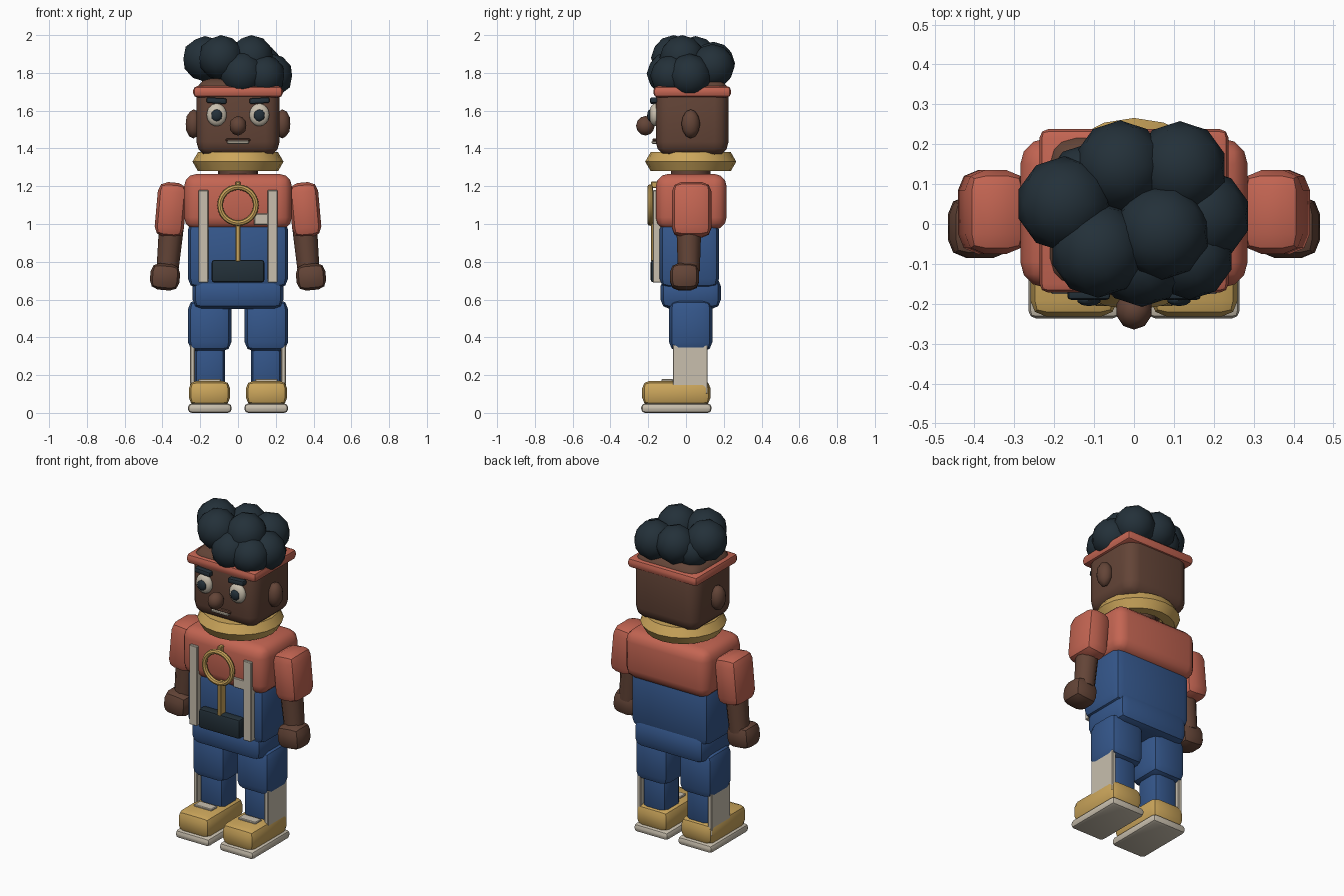
import bpy, bmesh, math
from mathutils import Matrix, Vector, Euler

cube = bpy.data.objects.get("Cube")
if cube:
    bpy.data.objects.remove(cube, do_unlink=True)


def material(name, r, g, b):
    m = bpy.data.materials.new(name)
    m.use_nodes = True
    m.diffuse_color = (r, g, b, 1)
    m.node_tree.nodes["Principled BSDF"].inputs["Base Color"].default_value = (r, g, b, 1)
    return m


SKIN = material("brown skin", .125, .058, .038)
CORAL = material("coral cloth", .55, .13, .085)
BLUE = material("denim blue", .035, .095, .26)
GOLD = material("mustard", .6, .38, .105)
CREAM = material("cream", .58, .52, .42)
DARK = material("dark slate", .017, .03, .041)


def finish(name, bm, mat, loc, rot=(0, 0, 0), angle=35):
    """Turn a bmesh into a placed object, smooth with sharp edges kept."""
    bmesh.ops.recalc_face_normals(bm, faces=bm.faces)
    bm.transform(Matrix.Translation(Vector(loc)) @ Euler(rot).to_matrix().to_4x4())
    me = bpy.data.meshes.new(name)
    bm.to_mesh(me)
    bm.free()
    me.materials.append(mat)
    me.shade_smooth()
    me.set_sharp_from_angle(angle=math.radians(angle))
    ob = bpy.data.objects.new(name, me)
    bpy.context.collection.objects.link(ob)
    return ob


def box(name, mat, x, y, z, bevel=0, segs=2, tilt=0):
    """Rounded box from (min, max) spans, tilted about the y axis."""
    spans = (x, y, z)
    size = [b - a for a, b in spans]
    centre = [(a + b) / 2 for a, b in spans]
    bm = bmesh.new()
    bmesh.ops.create_cube(bm, size=1, matrix=Matrix.Diagonal((*size, 1)))
    if bevel:
        bmesh.ops.bevel(bm, geom=list(bm.edges), offset=bevel, segments=segs,
                        profile=.5, affect='EDGES')
    return finish(name, bm, mat, centre, (0, tilt, 0))


def ball(name, mat, loc, radii, level=2, rot=(0, 0, 0)):
    bm = bmesh.new()
    bmesh.ops.create_icosphere(bm, subdivisions=level, radius=1,
                               matrix=Matrix.Diagonal((*radii, 1)))
    return finish(name, bm, mat, loc, rot)


def rod(name, mat, loc, r_bottom, r_top, height, tilt=0, segs=12):
    bm = bmesh.new()
    bmesh.ops.create_cone(bm, cap_ends=True, segments=segs, radius1=r_bottom,
                          radius2=r_top, depth=height)
    return finish(name, bm, mat, loc, (0, tilt, 0))


def ring(name, mat, loc, major, minor, n, m, rot=(0, 0, 0)):
    bm = bmesh.new()
    rows = []
    for i in range(n):
        a = math.tau * i / n
        row = []
        for j in range(m):
            b = math.tau * j / m
            r = major + minor * math.cos(b)
            row.append(bm.verts.new((r * math.cos(a), r * math.sin(a), minor * math.sin(b))))
        rows.append(row)
    for i in range(n):
        p, q = rows[i], rows[(i + 1) % n]
        for j in range(m):
            k = (j + 1) % m
            bm.faces.new((p[j], q[j], q[k], p[k]))
    return finish(name, bm, mat, loc, rot)


def span(side, a, b):
    return (a, b) if side > 0 else (-b, -a)


# Trunk
box("hips", BLUE, (-.24, .24), (-.135, .185), (.55, .72), .05)
box("overall_body", BLUE, (-.265, .265), (-.14, .175), (.66, 1.02), .05)
box("shirt", CORAL, (-.285, .285), (-.16, .215), (.97, 1.265), .065, 3)
rod("neck", SKIN, (0, .025, 1.3), .105, .105, .16, segs=16)
ring("collar", GOLD, (0, .025, 1.33), .183, .058, 20, 6, (0, 0, math.pi / 2))

# Head and face
box("head", SKIN, (-.22, .22), (-.16, .225), (1.36, 1.77), .075, 3)
box("headband", CORAL, (-.237, .237), (-.172, .238), (1.67, 1.73), .022)
ball("nose", SKIN, (0, -.215, 1.52), (.046, .05, .052))
box("mouth", CREAM, (-.058, .058), (-.182, -.15), (1.424, 1.442), .005, 1)
box("upper_lip", SKIN, (-.066, .066), (-.178, -.15), (1.437, 1.452), .005, 1)

# Hair
curls = [(-.175, .05, 1.875, .12), (-.09, -.065, 1.88, .12), (-.035, .145, 1.85, .115),
         (.07, -.02, 1.88, .12), (.02, -.09, 1.795, .118), (.115, .14, 1.835, .118),
         (.175, .02, 1.785, .117), (.14, -.08, 1.785, .11), (-.12, .1, 1.82, .1)]
for i, (x, y, z, r) in enumerate(curls):
    ball(f"hair_curl_{i + 1}", DARK, (x, y, z), (r, r, r))

# Overall bib
box("front_pouch", DARK, (-.14, .14), (-.187, -.12), (.69, .81), .015)
box("pendant_cord", GOLD, (-.012, .012), (-.185, -.13), (.8, 1.01), .004, 1)
box("pendant_loop", GOLD, (-.012, .012), (-.185, -.13), (1.19, 1.225), .004, 1)
ring("pendant_ring", GOLD, (0, -.19, 1.1), .095, .015, 24, 8, (math.pi / 2, 0, 0))
box("strap_tab", CREAM, (.085, .2), (-.17, -.14), (.995, 1.055), .004, 1)

for s, side in ((1, "left"), (-1, "right")):
    # Face halves
    ball(side + "_ear", SKIN, (s * .235, .025, 1.53), (.044, .05, .077))
    ball(side + "_eye", CREAM, (s * .113, -.165, 1.578), (.053, .03, .06), 3)
    ball(side + "_pupil", DARK, (s * .113, -.191, 1.575), (.03, .015, .032), 2)
    box(side + "_eyebrow", DARK, span(s, .06, .167), (-.19, -.15), (1.638, 1.668),
        .009, 2, -s * .06)

    # Arms
    tilt = -s * .09
    box(side + "_sleeve", CORAL, span(s, .278, .433), (-.075, .135), (.93, 1.22),
        .05, 2, tilt)
    rod(side + "_forearm", SKIN, (s * .363, .015, .87), .058, .066, .24, tilt)
    box(side + "_hand", SKIN, span(s, .308, .465), (-.085, .07), (.65, .79),
        .046, 2, tilt)

    # Strap
    box(side + "_strap", CREAM, span(s, .157, .21), (-.175, -.13), (.69, 1.18), .004, 1)

    # Legs
    box(side + "_thigh", BLUE, span(s, .035, .265), (-.09, .14), (.325, .6), .05)
    box(side + "_shin", BLUE, span(s, .07, .228), (-.055, .105), (.13, .4), .03)
    box(side + "_leg_panel", CREAM, span(s, .228, .253), (-.07, .115), (.1, .36), .004, 1)

    # Shoes
    box(side + "_shoe", GOLD, span(s, .042, .26), (-.232, .13), (.04, .17), .04)
    box(side + "_sole", CREAM, span(s, .034, .265), (-.237, .135), (0, .05), .02)
    box(side + "_shoe_lace", CREAM, span(s, .09, .21), (-.13, -.07), (.16, .18), .004, 1)
